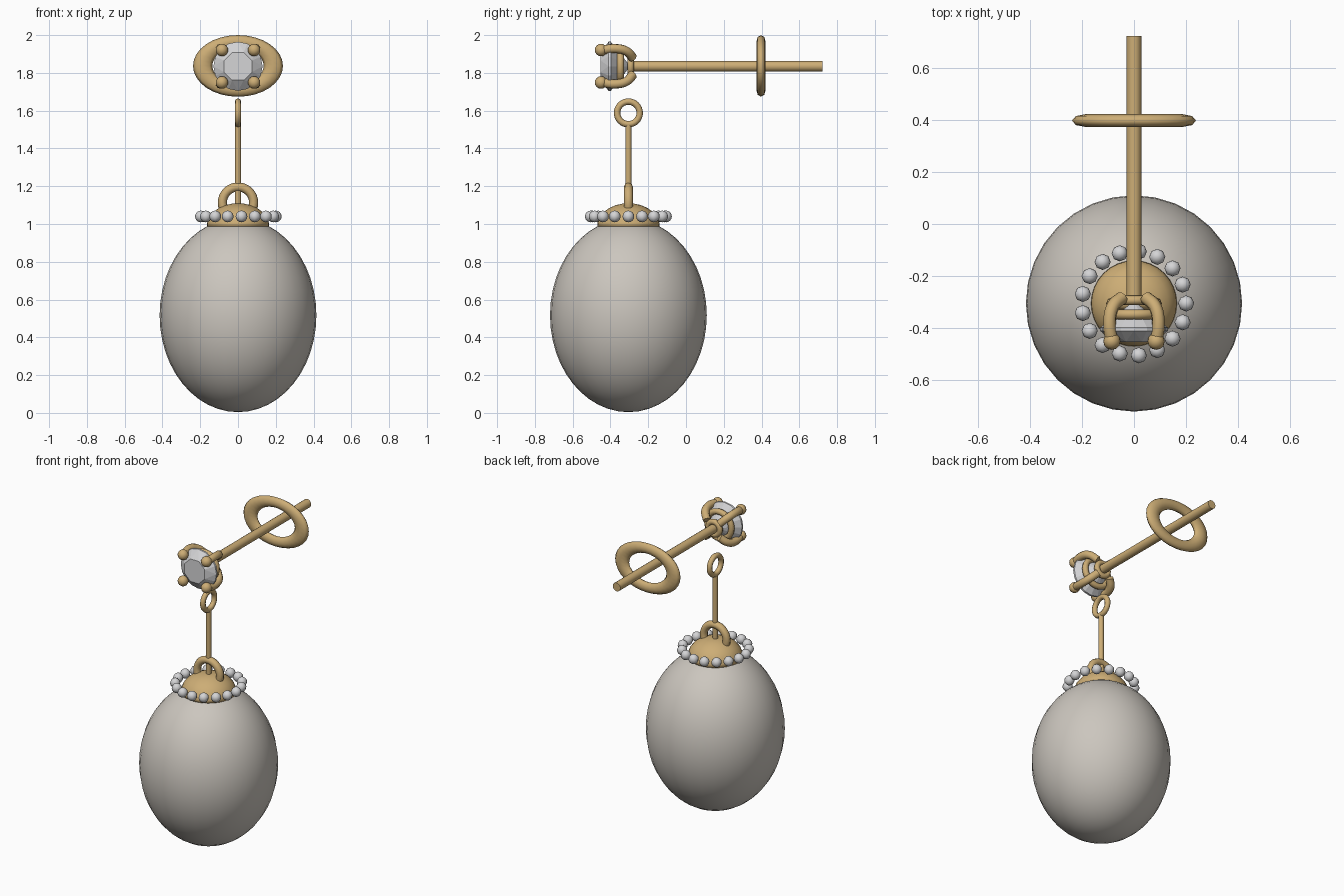
import bpy, bmesh, math
from mathutils import Vector, Matrix

if "Cube" in bpy.data.objects:
    bpy.data.objects.remove(bpy.data.objects["Cube"])

def mat(name, c):
    m = bpy.data.materials.new(name)
    m.diffuse_color = (*c, 1)
    m.use_nodes = True
    m.node_tree.nodes["Principled BSDF"].inputs["Base Color"].default_value = m.diffuse_color
    return m

GOLD = mat("warm_gold", (0.61, 0.42, 0.18))
PEARL = mat("pearl_grey", (0.60, 0.565, 0.515))
STONE = mat("clear_stone", (0.66, 0.66, 0.67))

YC = -0.305   # drop axis
ZS = 1.835    # stud axis height

def finish(name, bm, m, smooth=True):
    bmesh.ops.recalc_face_normals(bm, faces=bm.faces)
    me = bpy.data.meshes.new(name)
    bm.to_mesh(me)
    bm.free()
    me.materials.append(m)
    for p in me.polygons:
        p.use_smooth = smooth
    ob = bpy.data.objects.new(name, me)
    bpy.context.collection.objects.link(ob)
    return ob

def ball(bm, c, r, u=12, v=8):
    bmesh.ops.create_uvsphere(bm, u_segments=u, v_segments=v, radius=r,
                              matrix=Matrix.Translation(c))

def torus(name, c, major, minor, rot, scale=(1, 1, 1), n=32, k=8):
    bm = bmesh.new()
    g = [[bm.verts.new(((major + minor * math.cos(b)) * math.cos(a),
                        (major + minor * math.cos(b)) * math.sin(a),
                        minor * math.sin(b)))
          for b in [2 * math.pi * j / k for j in range(k)]]
         for a in [2 * math.pi * i / n for i in range(n)]]
    for i in range(n):
        for j in range(k):
            bm.faces.new((g[i][j], g[(i+1) % n][j], g[(i+1) % n][(j+1) % k], g[i][(j+1) % k]))
    bm.transform(Matrix.Translation(c) @ Matrix.Diagonal((*scale, 1)) @ rot)
    return finish(name, bm, GOLD)

def rod(name, a, b, r, n=16):
    a, b = Vector(a), Vector(b)
    bm = bmesh.new()
    bmesh.ops.create_cone(bm, cap_ends=True, segments=n, radius1=r, radius2=r, depth=(b - a).length)
    bm.transform(Matrix.Translation((a + b) / 2) @ (b - a).to_track_quat('Z', 'Y').to_matrix().to_4x4())
    ob = finish(name, bm, GOLD)
    for p in ob.data.polygons:
        p.use_smooth = len(p.vertices) == 4
    return ob

FACE_Y = Matrix.Rotation(math.pi / 2, 4, 'X')
FACE_X = Matrix.Rotation(math.pi / 2, 4, 'Y')

# large pearl drop
bm = bmesh.new()
ball(bm, (0, 0, 0), 1, 32, 24)
bm.transform(Matrix.Translation((0, YC, 0.517)) @ Matrix.Diagonal((0.415, 0.415, 0.513, 1)))
finish("pearl_drop", bm, PEARL)

# domed cap, a revolved profile
bm = bmesh.new()
N = 32
prof = [(0.165, 0.985)] + [(0.165 * math.cos(t), 0.99 + 0.12 * math.sin(t))
                          for t in [math.radians(x) for x in (8, 22, 37, 52, 67, 80)]]
rings = [[bm.verts.new((r * math.cos(2 * math.pi * i / N), YC + r * math.sin(2 * math.pi * i / N), z))
          for i in range(N)] for r, z in prof]
for a, b in zip(rings, rings[1:]):
    for i in range(N):
        bm.faces.new((a[i], a[(i+1) % N], b[(i+1) % N], b[i]))
bm.faces.new(rings[-1])
bm.faces.new(rings[0][::-1])
finish("pearl_cap", bm, GOLD)
bpy.context.object

# ring of seventeen beads round the cap
bm = bmesh.new()
for i in range(17):
    a = 2 * math.pi * i / 17
    ball(bm, (0.2 * math.cos(a), YC + 0.2 * math.sin(a), 1.04), 0.031, 8, 8)
finish("cap_beads", bm, STONE)

# bail, hanging rod and its eye
torus("cap_bail", (0, YC, 1.113), 0.083, 0.024, FACE_Y)
rod("hanging_rod", (0, YC, 1.08), (0, YC, 1.525), 0.016)
torus("rod_eye", (0, YC, 1.588), 0.06, 0.017, FACE_X)

# ear post and oval back
rod("ear_post", (0, -0.29, ZS), (0, 0.722, ZS), 0.028)
torus("oval_back", (0, 0.397, ZS + 0.002), 0.128, 0.035, FACE_Y, (1.46, 0.7, 1))

# faceted stone: table, girdle, pavilion
bm = bmesh.new()
def gem_ring(r, y, n, off=0.0):
    return [bm.verts.new((r * math.cos(2 * math.pi * (i + off) / n), y,
                          ZS + r * math.sin(2 * math.pi * (i + off) / n))) for i in range(n)]
table = gem_ring(0.08, -0.452, 8, 0.5)
g1 = gem_ring(0.13, -0.41, 16)
g2 = gem_ring(0.13, -0.398, 16)
tip = bm.verts.new((0, -0.295, ZS))
bm.faces.new(table)
for i in range(16):
    j = (i + 1) % 16
    bm.faces.new((g1[i], g1[j], g2[j], g2[i]))
    bm.faces.new((g2[i], g2[j], tip))
    bm.faces.new((g1[i], g1[j], table[i // 2]))
for i in range(8):
    bm.faces.new((table[i], table[(i+1) % 8], g1[(2 * i + 2) % 16]))
finish("stone", bm, STONE, False)

# setting rings
torus("gallery_ring", (0, -0.347, ZS), 0.088, 0.019, FACE_Y)
torus("base_ring", (0, -0.293, ZS), 0.042, 0.018, FACE_Y)

# four curved prongs with ball tips
for sx in (-1, 1):
    for sz in (-1, 1):
        cu = bpy.data.curves.new("prong_path", 'CURVE')
        cu.dimensions = '3D'
        cu.bevel_depth = 0.025
        cu.bevel_resolution = 2
        cu.use_fill_caps = True
        sp = cu.splines.new('BEZIER')
        pts = [(0.045, -0.282), (0.08, -0.315), (0.094, -0.375), (0.085, -0.45)]
        sp.bezier_points.add(len(pts) - 1)
        for bp, (d, y) in zip(sp.bezier_points, pts):
            bp.co = (sx * d, y, ZS + sz * d)
            bp.handle_left_type = bp.handle_right_type = 'AUTO'
        sp.resolution_u = 5
        cu.materials.append(GOLD)
        ob = bpy.data.objects.new("prong", cu)
        bpy.context.collection.objects.link(ob)
        bm = bmesh.new()
        ball(bm, (sx * 0.085, -0.45, ZS + sz * 0.086), 0.033)
        finish("prong_tip", bm, GOLD)
